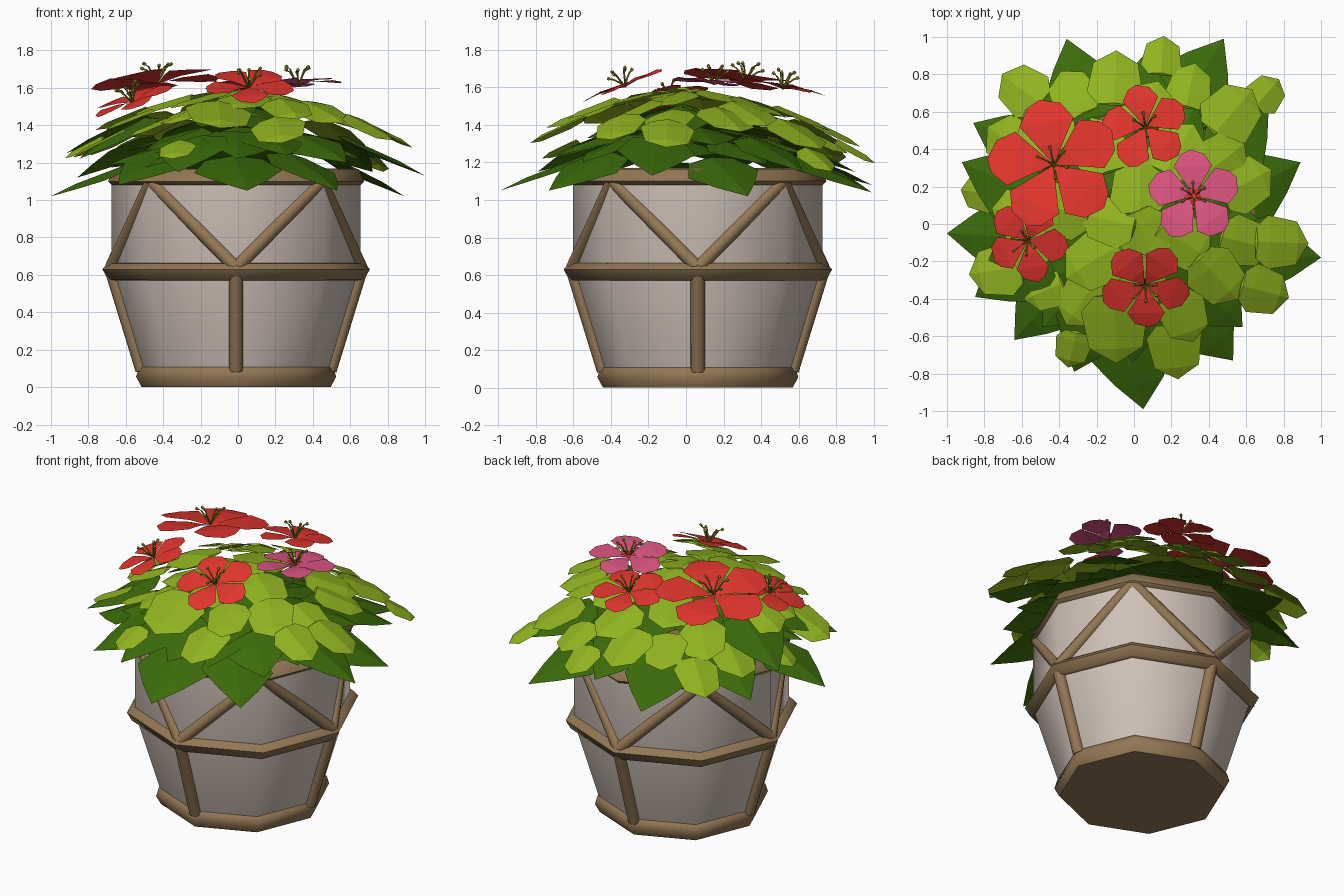
import bpy, math, random
from mathutils import Vector, Matrix

if "Cube" in bpy.data.objects:
    bpy.data.objects.remove(bpy.data.objects["Cube"])

random.seed(4)
CX, CY = -0.01, 0.063  # pot axis


def mat(name, rgb):
    m = bpy.data.materials.new(name)
    m.diffuse_color = (*rgb, 1)
    m.use_nodes = True
    m.node_tree.nodes["Principled BSDF"].inputs["Base Color"].default_value = m.diffuse_color
    return m


CERAMIC = mat("pale ceramic", (0.62, 0.53, 0.47))
WOOD = mat("brown wood", (0.29, 0.185, 0.09))
DARK = mat("dark green", (0.045, 0.15, 0.003))
LIGHT = mat("light green", (0.28, 0.46, 0.014))
RED = mat("red", (0.76, 0.036, 0.027))
PINK = mat("pink", (0.72, 0.09, 0.22))
GOLD = mat("olive gold", (0.30, 0.27, 0.012))


def obj(name, verts, faces, material, smooth_angle=0):
    me = bpy.data.meshes.new(name)
    me.from_pydata([tuple(v) for v in verts], [], faces)
    me.materials.append(material)
    o = bpy.data.objects.new(name, me)
    bpy.context.collection.objects.link(o)
    if smooth_angle:
        bpy.ops.object.select_all(action='DESELECT')
        bpy.context.view_layer.objects.active = o
        o.select_set(True)
        bpy.ops.object.shade_smooth_by_angle(angle=math.radians(smooth_angle))
    return o


def lathe(name, profile, material, closed=False, cap=False, n=8):
    """Revolve (radius, z) points around the pot axis into an octagon."""
    v, f, m = [], [], len(profile)
    for k in range(n):
        a = math.tau * k / n
        v += [(CX + r * math.cos(a), CY + r * math.sin(a), z) for r, z in profile]
    for k in range(n):
        for i in range(m if closed else m - 1):
            j, q = (i + 1) % m, (k + 1) % n
            f.append((k * m + i, q * m + i, q * m + j, k * m + j))
    if cap:
        f.append([k * m for k in reversed(range(n))])
        f.append([k * m + m - 1 for k in range(n)])
    return obj(name, v, f, material, 62)


def add_tube(v, f, pts, r, n=6):
    """Append a tube along a list of points."""
    s = len(v)
    for i, p in enumerate(pts):
        t = (pts[min(i + 1, len(pts) - 1)] - pts[max(i - 1, 0)]).normalized()
        u = t.orthogonal().normalized()
        w = t.cross(u)
        for k in range(n):
            a = math.tau * k / n
            v.append(p + r * (math.cos(a) * u + math.sin(a) * w))
    for i in range(len(pts) - 1):
        for k in range(n):
            a, b = s + i * n + k, s + i * n + (k + 1) % n
            f.append((a, b, b + n, a + n))
    f.append([s + k for k in reversed(range(n))])
    f.append([len(v) - n + k for k in range(n)])


# Pot: smooth eight-sided body, soil, three wooden rings
lathe("pot_body", [(0.50, 0.07), (0.665, 0.62), (0.665, 1.10)], CERAMIC)
lathe("soil", [(0.3, 1.06), (0.64, 1.06)], WOOD, cap=True)
lathe("bottom_ring", [(0.505, 0), (0.535, 0.055), (0.52, 0.105), (0.49, 0.115)], WOOD, cap=True)
lathe("middle_ring", [(0.66, 0.57), (0.685, 0.575), (0.715, 0.63), (0.69, 0.66), (0.65, 0.665)],
      WOOD, closed=True)
lathe("top_ring", [(0.62, 1.08), (0.665, 1.08), (0.685, 1.10), (0.655, 1.165), (0.62, 1.17), (0.60, 1.12)],
      WOOD, closed=True)


# Wooden struts: four uprights below, zigzag above
def polar(r, deg, z):
    a = math.radians(deg)
    return Vector((CX + r * math.cos(a), CY + r * math.sin(a), z))


v, f = [], []
for d in range(0, 360, 90):
    add_tube(v, f, [polar(0.50, d, 0.09), polar(0.66, d, 0.61)], 0.038, 8)
    for side in (-45, 45):
        add_tube(v, f, [polar(0.665, d, 0.64), polar(0.64, d + side, 1.1)], 0.037, 8)
obj("pot_struts", v, f, WOOD, 50)

# Leaves: half outlines as (along, across), slightly folded along the midrib
POINTED = [(0.06, 0.32), (0.38, 0.5), (0.70, 0.27)]
BLUNT = [(0.03, 0.30), (0.25, 0.5), (0.78, 0.40)]


def add_leaf(v, f, tip, length, width, yaw, slope, outline, fold=0.05, roll=0.0):
    d = Vector((math.cos(yaw) * math.cos(slope), math.sin(yaw) * math.cos(slope), -math.sin(slope)))
    s = Vector((-math.sin(yaw), math.cos(yaw), roll)).normalized()
    n = d.cross(s)
    base = tip - d * length
    i0, m = len(v), len(outline)
    v += [base] + [base + d * length * u + n * 0.015 for u, _ in outline] + [tip]
    for sg in (1, -1):
        i1 = len(v)
        v += [base + d * length * u + s * (sg * width * w) - n * (fold * width * w) for u, w in outline]
        quads = [(i0, i0 + 1, i1)]
        quads += [(i0 + k + 1, i0 + k + 2, i1 + k + 1, i1 + k) for k in range(m - 1)]
        quads.append((i0 + m, i0 + m + 1, i1 + m - 1))
        f += [q[::-1] if sg < 0 else q for q in quads]


# Lower dark leaves, placed by their tips (x, y, z, length, width)
DARK_TIPS = [(-0.36, 0.99, 1.08, .5, .42), (0.48, 0.99, 1.04, .55, .46), (-0.86, 0.54, 1.12, .5, .4),
             (-0.92, 0.33, 1.25, .5, .42), (-1.0, -0.05, 1.02, .5, .42), (-0.85, -0.39, 1.22, .5, .42),
             (-0.64, -0.62, 1.08, .5, .42), (-0.32, -0.79, 1.15, .45, .4), (0.05, -0.99, 1.05, .52, .48),
             (0.53, -0.73, 1.05, .5, .44), (0.58, -0.55, 1.2, .4, .4), (1.0, -0.18, 1.13, .52, .42),
             (0.89, 0.33, 1.02, .5, .42), (0.72, 0.62, 1.15, .45, .4), (0.05, 0.90, 1.15, .45, .4)]
v, f = [], []
for x, y, z, l, w in DARK_TIPS:
    add_leaf(v, f, Vector((x, y, z)), l, w, math.atan2(y, x) + random.uniform(-.15, .15),
             random.uniform(.35, .48), POINTED, roll=random.uniform(-.15, .15))
for ring, (count, r, z) in enumerate([(11, 0.74, 1.21), (9, 0.60, 1.30), (6, 0.40, 1.36)]):
    for k in range(count):
        a = math.tau * (k + 0.5 * ring) / count + random.uniform(-.15, .15)
        add_leaf(v, f, Vector((r * math.cos(a), r * math.sin(a), z + random.uniform(-.04, .03))),
                 .42, .38, a, random.uniform(.2, .35), POINTED, roll=random.uniform(-.15, .15))
obj("lower_leaves", v, f, DARK)

# Upper light leaves, placed by their centres (x, y, size, height offset)
LIGHT_AT = [(-.60, .72, .28, 0), (.15, .90, .22, -.03), (.71, .70, .21, -.02), (.53, .60, .32, 0),
            (.79, -.10, .29, 0), (.70, -.36, .27, .03), (.22, -.68, .30, -.02), (-.33, -.67, .20, -.11),
            (-.48, -.36, .22, -.06), (-.74, -.25, .29, -.06), (-.82, .17, .22, -.05), (-.10, .78, .30, 0),
            (-.33, .70, .27, .0), (-.10, -.56, .36, 0), (.45, -.29, .30, 0), (.06, -.08, .30, 0),
            (-.22, -.20, .32, 0), (.03, .22, .32, 0), (.46, .33, .32, 0), (.27, -.50, .27, .03),
            (-.14, .02, .28, .01), (.60, .22, .30, 0), (.24, .40, .30, .0), (.27, -.10, .30, 0),
            (-.48, .50, .30, 0), (-.40, .08, .32, 0), (.60, -.10, .28, -.02), (-.66, .44, .30, -.04),
            (.30, .74, .25, -.04), (.02, -.32, .3, 0), (-.62, .06, .28, 0), (-.18, .42, .3, 0),
            (-.28, -.42, .28, -.02), (.08, .62, .3, 0), (-.58, -.12, .26, -.02)]
v, f = [], []
for x, y, s, dz in LIGHT_AT:
    r = math.hypot(x, y)
    yaw = math.atan2(y, x) + random.uniform(-.25, .25)
    slope = 0.1 + 0.45 * r
    z = 1.56 - 0.33 * r * r + dz
    d = Vector((math.cos(yaw) * math.cos(slope), math.sin(yaw) * math.cos(slope), -math.sin(slope)))
    add_leaf(v, f, Vector((x, y, z)) + d * s * 0.55, s * 1.1, s, yaw, slope, BLUNT,
             roll=random.uniform(-.15, .15))
obj("upper_leaves", v, f, LIGHT)

# Flowers: five broad petals meeting at their sides, with stamens
PETAL = [(0.30, 0.19), (0.64, 0.41), (0.90, 0.25)]


def flower(name, centre, radius, normal, spin, material):
    c = Vector(centre)
    rot = Vector((0, 0, 1)).rotation_difference(Vector(normal).normalized()).to_matrix()
    v, f = [], []
    for k in range(5):
        i = len(v)
        pts = [(0, 0)] + PETAL + [(1, 0.05)] + [(u, -w) for u, w in reversed(PETAL)]
        turn = rot @ Matrix.Rotation(math.radians(spin + 72 * k), 3, 'Z')
        for u, w in pts:
            h = -0.08 + 0.30 * u - 0.27 * u * u + 0.05 * w
            v.append(c + turn @ Vector((u, w, h)) * radius)
        f += [(i, i + 7, i + 1), (i + 1, i + 7, i + 6, i + 2), (i + 2, i + 6, i + 5, i + 3),
              (i + 3, i + 5, i + 4)]
    obj(name + "_petals", v, f, material)
    v, f = [], []
    for k in range(6):
        a = math.radians(60 * k + spin)
        e = Vector((math.cos(a), math.sin(a), 0)) * (0.5 + 2 * radius)
        path = [(0, -.02), (.022, .015), (.045, .04 + .012 * (k % 3)), (.062, .05 + .012 * (k % 3))]
        pts = [c + rot @ (e * p + Vector((0, 0, q))) for p, q in path]
        add_tube(v, f, pts, 0.005, 5)
        add_tube(v, f, [pts[-1], pts[-1] + rot @ Vector((e.x * .012, e.y * .012, .008))], 0.009, 5)
    obj(name + "_stamens", v, f, GOLD)
    return c, rot


flower("large_red_flower", (-0.43, 0.32, 1.65), 0.36, (-.10, .16, 1), 100, RED)
flower("back_red_flower", (0.06, 0.52, 1.61), 0.235, (0, .2, 1), 100, RED)
c, rot = flower("pink_flower", (0.32, 0.15, 1.635), 0.25, (-.04, .08, 1), 92, PINK)
flower("front_red_flower", (0.06, -0.33, 1.62), 0.245, (.02, -.40, 1), -88, RED)
flower("left_red_flower", (-0.57, -0.09, 1.54), 0.23, (-.36, -.2, 1), -80, RED)

# Red star at the heart of the pink flower
star = [c + rot @ Vector(((.055 if k % 2 else .03) * math.cos(math.pi * k / 5 + .2),
                          (.055 if k % 2 else .03) * math.sin(math.pi * k / 5 + .2), .004))
        for k in range(10)]
obj("pink_flower_heart", star, [list(range(10))], RED)
